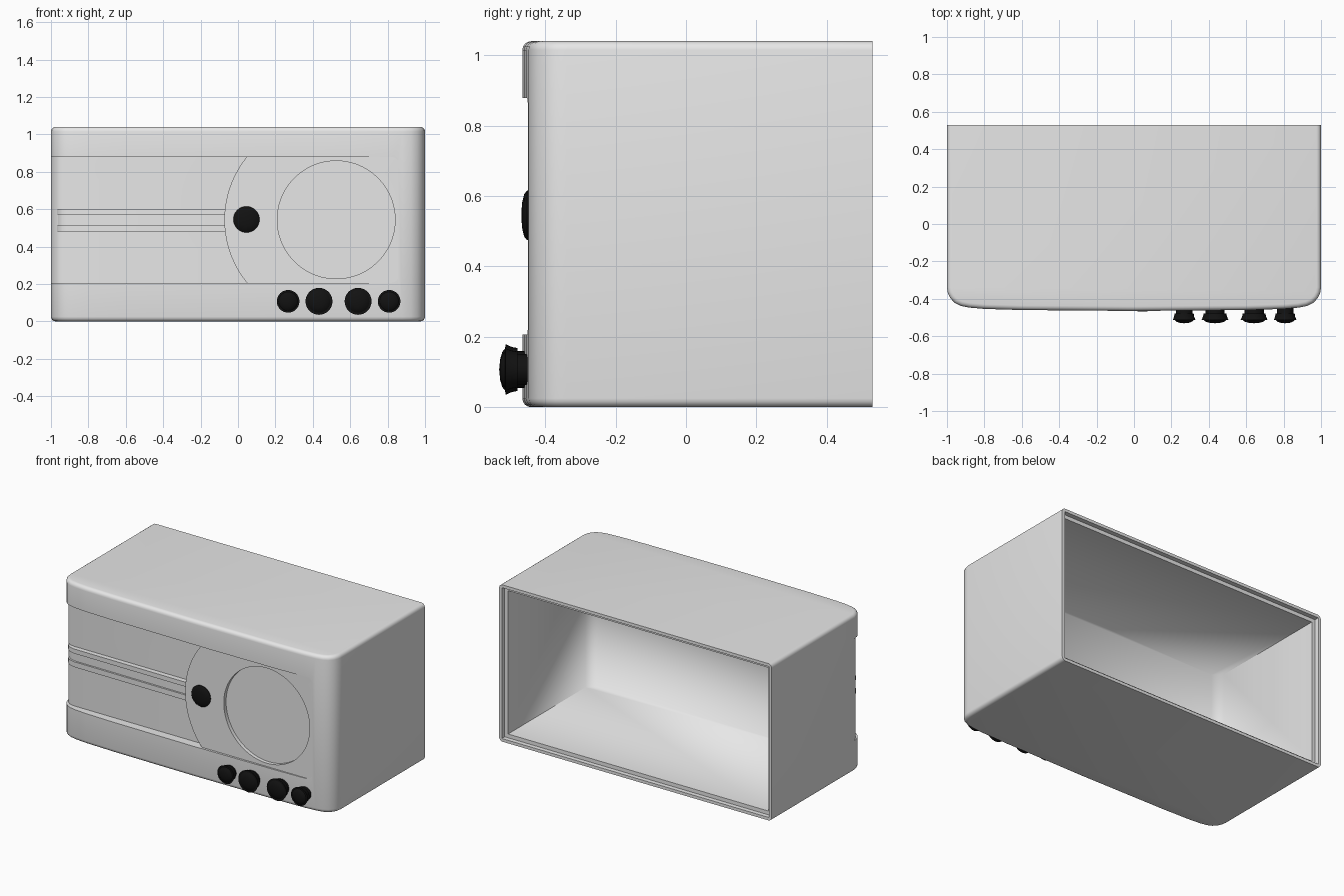
import bpy, bmesh, math
from mathutils import Matrix, Vector

cube = bpy.data.objects.get("Cube")
if cube:
    bpy.data.objects.remove(cube, do_unlink=True)


def material(name, value):
    m = bpy.data.materials.new(name)
    m.use_nodes = True
    col = (value, value, value, 1)
    m.diffuse_color = col
    m.node_tree.nodes["Principled BSDF"].inputs["Base Color"].default_value = col
    return m


grey = material("casing grey", 0.8)
black = material("knob black", 0.006)


def add_object(name, bm):
    bmesh.ops.recalc_face_normals(bm, faces=bm.faces)
    mesh = bpy.data.meshes.new(name)
    bm.to_mesh(mesh)
    bm.free()
    ob = bpy.data.objects.new(name, mesh)
    bpy.context.collection.objects.link(ob)
    return ob


def prism(name, outline, start, end, axis="Z", rim=0):
    """Extrude an outline along z (xy outline) or along y (xz outline)."""
    bm = bmesh.new()
    place = (lambda u, v, w: (u, v, w)) if axis == "Z" else (lambda u, v, w: (u, w, v))
    low = [bm.verts.new(place(u, v, start)) for u, v in outline]
    face = bm.faces.new(low)
    ext = bmesh.ops.extrude_face_region(bm, geom=[face])["geom"]
    step = Vector(place(0, 0, end - start))
    bmesh.ops.translate(bm, vec=step, verts=[e for e in ext if isinstance(e, bmesh.types.BMVert)])
    if rim:
        bmesh.ops.recalc_face_normals(bm, faces=bm.faces)
        edges = [e for e in bm.edges
                 if abs(e.verts[0].co.z - e.verts[1].co.z) < 1e-4
                 and min(v.co.y for v in e.verts) < 0.5]
        bmesh.ops.bevel(bm, geom=edges, offset=rim, segments=4, profile=0.5, affect="EDGES")
    return add_object(name, bm)


def rect(x0, x1, z0, z1):
    return [(x0, z0), (x1, z0), (x1, z1), (x0, z1)]


def arc(cx, cz, r, a0, a1, n):
    return [(cx + r * math.cos(math.radians(a0 + (a1 - a0) * i / n)),
             cz + r * math.sin(math.radians(a0 + (a1 - a0) * i / n))) for i in range(n + 1)]


def circle(cx, cz, r, n=96):
    return arc(cx, cz, r, 0, 360, n)[:-1]


def cut(ob, cutter):
    mod = ob.modifiers.new("cut", "BOOLEAN")
    mod.operation = "DIFFERENCE"
    mod.solver = "EXACT"
    mod.object = cutter
    bpy.context.view_layer.objects.active = ob
    bpy.ops.object.modifier_apply(modifier=mod.name)
    bpy.data.objects.remove(cutter, do_unlink=True)


def finish(ob, mat, angle=30):
    ob.data.materials.clear()
    ob.data.materials.append(mat)
    bpy.ops.object.select_all(action="DESELECT")
    ob.select_set(True)
    bpy.context.view_layer.objects.active = ob
    bpy.ops.object.shade_smooth_by_angle(angle=math.radians(angle))


HEIGHT, MID = 1.04, 0.543
BOTTOM, TOP = 0.205, 0.88

# Casing: bowed front with rounded corners, softened top and bottom rims
half = [(1, 0.53), (1, -0.34), (0.995, -0.37), (0.982, -0.397), (0.958, -0.422),
        (0.925, -0.438), (0.88, -0.447), (0.8, -0.454), (0.6, -0.46)]
outline = half + [(0, -0.465)] + [(-x, y) for x, y in reversed(half)]
casing = prism("casing", outline, 0, HEIGHT, rim=0.025)

# Hollow back with a stepped rim
hollow = [(-0.955, 0.7), (-0.955, -0.31), (-0.9, -0.36), (0.9, -0.36), (0.955, -0.31), (0.955, 0.7)]
cut(casing, prism("hollow_cutter", hollow, 0.045, HEIGHT - 0.045))
cut(casing, prism("rim_cutter", rect(-0.98, 0.98, 0.02, HEIGHT - 0.02), 0.5, 0.7, axis="Y"))

# Tuning recess, open to one side and ending in an arc
recess_line = [(0.1, -0.7), (0.1, -0.405), (-0.92, -0.405), (-0.955, -0.398), (-0.98, -0.378),
               (-0.995, -0.345), (-1.01, -0.3), (-1.2, -0.3), (-1.2, -0.7)]
recess = prism("recess_cutter", recess_line, BOTTOM, TOP)
cut(recess, prism("arc_cutter", circle(0.459, MID, 0.532), -0.8, -0.2, axis="Y"))
cut(casing, recess)

# Shallow speaker panel with two rounded corners, then the round speaker well
r = 0.04
low, high, right = BOTTOM + 0.001, TOP - 0.001, 0.86
panel = [(-0.3, low)] + arc(right - r, low + r, r, -90, 0, 6) \
    + arc(right - r, high - r, r, 0, 90, 6) + [(-0.3, high)]
cut(casing, prism("panel_cutter", panel, -0.7, -0.449, axis="Y"))
cut(casing, prism("speaker_cutter", circle(0.525, MID, 0.315), -0.7, -0.425, axis="Y"))
finish(casing, grey)

# Soft shading inside the hollow
mesh = casing.data
for e in mesh.edges:
    pts = [mesh.vertices[i].co for i in e.vertices]
    if all(abs(p.x) < 0.96 and -0.365 < p.y < 0.495 and 0.04 < p.z < 1 for p in pts):
        e.use_edge_sharp = False


# Tuning bar: two raised lips beside a lower channel, wrapping the corner
def bar(name, z0, z1, drop, x_end):
    front = [(x_end, -0.44), (-0.9, -0.436), (-0.94, -0.425), (-0.962, -0.405), (-0.97, -0.38)]
    line = [(x, y + drop) for x, y in front] + [(-0.95, -0.365), (x_end, -0.365)]
    finish(prism(name, line, z0, z1), grey)


bar("tuning_bar_lower_lip", 0.48, 0.515, 0, -0.06)
bar("tuning_bar_upper_lip", 0.57, 0.60, 0, -0.06)
bar("tuning_bar_channel", 0.515, 0.57, 0.012, -0.03)


# Knobs turned around the y axis from (radius, y) profiles
def turned(name, x, z, profile, scale=1.0, steps=32):
    bm = bmesh.new()
    verts = [bm.verts.new((rad * scale, y, 0)) for rad, y in profile]
    edges = [bm.edges.new(pair) for pair in zip(verts, verts[1:])]
    bmesh.ops.spin(bm, geom=verts + edges, cent=(0, 0, 0), axis=(0, 1, 0),
                   angle=math.tau, steps=steps)
    bmesh.ops.remove_doubles(bm, verts=bm.verts, dist=1e-5)
    bmesh.ops.transform(bm, matrix=Matrix.Translation((x, 0, z)), verts=bm.verts)
    finish(add_object(name, bm), black)


knob = [(0, -0.45), (0.052, -0.45), (0.052, -0.479), (0.061, -0.479), (0.064, -0.495),
        (0.072, -0.513), (0.06, -0.514), (0.05, -0.522), (0.03, -0.528), (0, -0.531)]
for i, (x, scale) in enumerate([(0.268, 0.84), (0.433, 1), (0.642, 1), (0.808, 0.84)]):
    turned(f"control_knob_{i + 1}", x, 0.107, knob, scale)

dome = [(0, -0.43), (0.07, -0.43), (0.07, -0.452), (0.06, -0.46), (0.035, -0.466), (0, -0.468)]
turned("tuning_knob", 0.045, MID + 0.002, dome)
